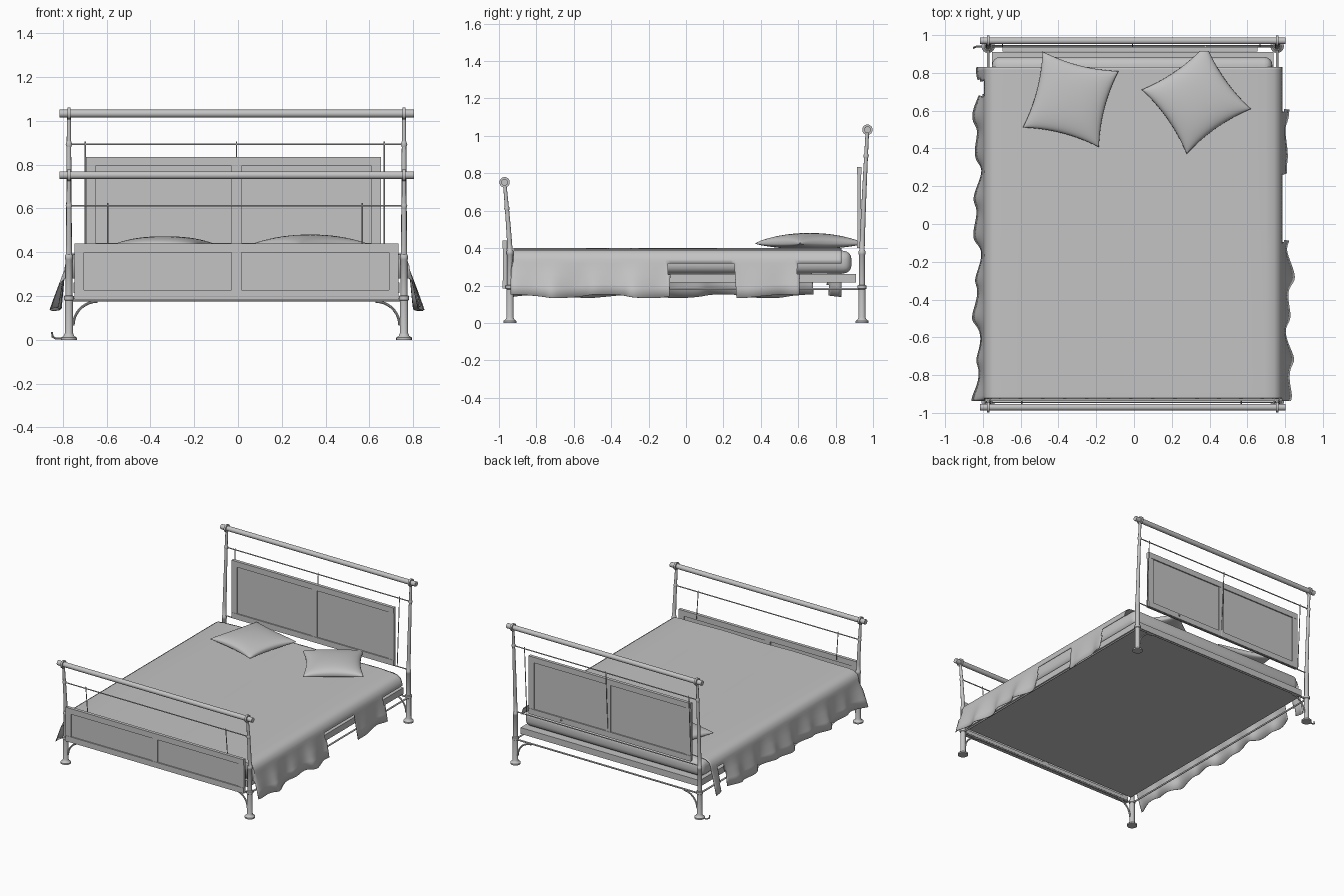
import bpy, bmesh, math
from mathutils import Vector, Matrix

old = bpy.data.objects.get("Cube")
if old:
    bpy.data.objects.remove(old, do_unlink=True)

grey = bpy.data.materials.new("plain_grey")
grey.use_nodes = True
COLOR = (0.55, 0.55, 0.55, 1)
grey.diffuse_color = COLOR
grey.node_tree.nodes["Principled BSDF"].inputs["Base Color"].default_value = COLOR

CX = -0.007      # middle of the frame
PX = 0.765       # post distance from the middle


def add(name, mesh, smooth=True):
    ob = bpy.data.objects.new(name, mesh)
    bpy.context.collection.objects.link(ob)
    mesh.materials.append(grey)
    if smooth:
        bpy.ops.object.select_all(action='DESELECT')
        ob.select_set(True)
        bpy.context.view_layer.objects.active = ob
        bpy.ops.object.shade_smooth_by_angle(angle=math.radians(40))
    return ob


def from_bm(name, bm, smooth=True):
    bmesh.ops.recalc_face_normals(bm, faces=bm.faces)
    mesh = bpy.data.meshes.new(name)
    bm.to_mesh(mesh)
    bm.free()
    return add(name, mesh, smooth)


def tube(name, points, radii, sides=14):
    """Round bar along a path; radii is one number or one per point."""
    if not isinstance(radii, (list, tuple)):
        radii = [radii] * len(points)
    pts = [Vector(p) for p in points]
    axis = (pts[-1] - pts[0]).normalized()
    side = axis.orthogonal().normalized()
    bm = bmesh.new()
    rings = []
    for i, p in enumerate(pts):
        t = (pts[min(i + 1, len(pts) - 1)] - pts[max(i - 1, 0)]).normalized()
        u = (side - t * side.dot(t)).normalized()
        v = t.cross(u)
        rings.append([bm.verts.new(p + radii[i] * (u * math.cos(a) + v * math.sin(a)))
                      for a in (2 * math.pi * k / sides for k in range(sides))])
    for a, b in zip(rings, rings[1:]):
        for k in range(sides):
            j = (k + 1) % sides
            bm.faces.new((a[k], a[j], b[j], b[k]))
    bm.faces.new(rings[0])
    bm.faces.new(rings[-1])
    return from_bm(name, bm)


def box(name, x, y, z, bevel=0.0):
    bm = bmesh.new()
    size = (x[1] - x[0], y[1] - y[0], z[1] - z[0])
    mid = ((x[0] + x[1]) / 2, (y[0] + y[1]) / 2, (z[0] + z[1]) / 2)
    bmesh.ops.create_cube(bm, size=1, matrix=Matrix.Translation(mid) @ Matrix.Diagonal((*size, 1)))
    if bevel:
        bmesh.ops.bevel(bm, geom=bm.edges[:], offset=bevel, segments=4, profile=0.5, affect='EDGES')
    return from_bm(name, bm, bevel > 0)


def panel(name, mid, half, y, z):
    """Framed board with a centre stile and two recessed fields."""
    x0, x1, border = mid - half, mid + half, .042
    box(name + "_board", (x0 + .01, x1 - .01), (y - .003, y + .003), (z[0] + .01, z[1] - .01))
    span, inner = (y - .012, y + .012), (y - .01, y + .01)
    box(name + "_top_rail", (x0, x1), span, (z[1] - border, z[1]))
    box(name + "_bottom_rail", (x0, x1), span, (z[0], z[0] + border))
    for part, c in (("left", x1 - .022), ("right", x0 + .022), ("middle", CX)):
        box(name + "_" + part + "_stile", (c - .022, c + .022), inner, (z[0] + border, z[1] - border))


def bed_end(name, s, top, rod_z, hanger_x, hanger_bottom):
    """Posts, rails and braces of one end; s is the y direction."""
    base, tip = 0.941 * s, 0.97 * s

    def lean(z):
        return base + (tip - base) * max(0, (z - .38) / (top - .38)) ** 1.2

    profile = [(0, .036), (.01, .036), (.018, .024), (.03, .019), (.18, .019), (.183, .023),
               (.2, .023), (.203, .016), (.365, .016), (.368, .018), (.385, .018), (.39, .014)]
    upper = [(.39 + (top - .4) * k / 8, .014 - .0006 * k) for k in range(1, 9)]
    for label, m in (("left", 1), ("right", -1)):
        x = CX + m * PX
        tube(f"{name}_{label}_post", [(x, lean(z), z) for z, r in profile + upper],
             [r for z, r in profile + upper], 16)
        tube(f"{name}_{label}_rail_collar", [(x - .007, tip, top), (x + .007, tip, top)], .028, 20)
        # Rod knob and the quarter-round brace below the cross bar
        tube(f"{name}_{label}_rod_knob", [(x, lean(rod_z), rod_z - .014), (x, lean(rod_z), rod_z),
                                         (x, lean(rod_z), rod_z + .014)], [.01, .015, .01])
        arc = [math.radians(a) for a in range(0, 91, 10)]
        tube(f"{name}_{label}_brace", [(x - m * (.02 + .11 * (1 - math.cos(a))), base,
                                       .065 + .11 * math.sin(a)) for a in arc], .006, 8)
    tube(name + "_top_rail", [(CX - .808, tip, top), (CX + .81, tip, top)], .018, 20)
    tube(name + "_thin_rod", [(CX - PX, lean(rod_z), rod_z), (CX + PX, lean(rod_z), rod_z)], .004, 8)
    tube(name + "_cross_bar", [(CX - PX, base, .182), (CX + PX, base, .182)], .006, 10)
    for i, hx in enumerate(hanger_x):
        tube(f"{name}_hanger_{i}", [(CX + hx, base - .005 * s, hanger_bottom),
                                    (CX + hx, lean(rod_z), rod_z + .012)], .003, 8)


# Head end and foot end
bed_end("head", 1, 1.033, .893, (-.69, 0, .675), .40)
panel("head_panel", CX - .014, .674, .926, (.40, .835))
tube("head_lower_rod", [(CX - PX, .941, .39), (CX + PX, .941, .39)], .004, 8)
bed_end("foot", -1, .752, .612, (-.587, .575), .42)
panel("foot_panel", CX, .74, -.968, (.185, .44))

# Side rails, base and mattress
for label, m in (("left", 1), ("right", -1)):
    x = CX + m * PX
    tube(label + "_side_rail", [(x, -.94, .182), (x, .94, .182)], .006, 10)
box("bed_base", (CX - .745, CX + .745), (-.93, .91), (.215, .262))
box("mattress", (CX - .745, CX + .74), (-.925, .885), (.264, .386), .045)


# Blanket: one cross-section swept along the bed, with rippling hanging hems
def blanket():
    drop = [(.70, .394, 0), (.745, .388, 0), (.772, .37, 0), (.784, .34, 0), (.787, .318, 0),
            (.792, .26, .35), (.797, .2, .7), (.802, .143, 1)]
    rows = 121
    bm = bmesh.new()
    grid = []
    for r in range(rows):
        y = -.935 + 1.767 * r / (rows - 1)
        row = []
        for m in (-1, 1):
            ripple = .5 + .5 * math.sin(y * 21 + m) * math.cos(y * 8 + 2 * m)
            flare = (.052 if y < 0 or m < 0 else .025) * ripple
            line = []
            for x, z, sway in drop:
                z += sway * .01 * math.sin(y * 13 + m)
                if r == 0:
                    z = min(z, .28)
                line.append((m * (x + flare * sway) + CX + .003, y + .012 * sway * math.sin(y * 30), z))
            if m < 0:
                row += line[::-1]
            else:
                for k in range(1, 12):
                    x = -.70 + 1.4 * k / 12
                    row.append((x, y, .28 if r == 0 else .396 + .003 * math.sin(x * 11 + y * 2)))
                row += line
        grid.append([bm.verts.new(p) for p in row])
    for a, b in zip(grid, grid[1:]):
        for k in range(len(a) - 1):
            quad = (a[k], a[k + 1], b[k + 1], b[k])
            c = sum((v.co for v in quad), Vector()) / 4
            hem = c.z < .318 and abs(c.x) > .77
            gap = (-.09 < c.y < .26 or c.y > .6) if c.x > 0 else .68 < c.y < .76
            if not (hem and gap):
                bm.faces.new(quad)
    loose = [v for v in bm.verts if not v.link_faces]
    bmesh.ops.delete(bm, geom=loose, context='VERTS')
    ob = from_bm("blanket", bm)
    mod = ob.modifiers.new("thickness", 'SOLIDIFY')
    mod.thickness = .004
    mod.offset = 0


blanket()


# Plump square pillows with slightly pinched sides
def pillow(name, x, y, angle, height):
    n, half, pinch = 24, .208, .11
    bm = bmesh.new()
    bmesh.ops.create_grid(bm, x_segments=n, y_segments=n, size=1)
    top = bm.verts[:]
    copy = bmesh.ops.duplicate(bm, geom=bm.verts[:] + bm.edges[:] + bm.faces[:])["geom"]
    low = [g for g in copy if isinstance(g, bmesh.types.BMVert)]
    for verts, up in ((top, height), (low, -.03)):
        for v in verts:
            # Crowd the grid toward the rim so that it rounds over
            u, w = math.sin(v.co.x * math.pi / 2), math.sin(v.co.y * math.pi / 2)
            puff = max(0, (1 - u * u) * (1 - w * w)) ** .36
            v.co = (half * u * (1 - pinch * (1 - w * w) * abs(u)),
                    half * w * (1 - pinch * (1 - u * u) * abs(w)), up * puff)
    bmesh.ops.remove_doubles(bm, verts=bm.verts[:], dist=.0003)
    ob = from_bm(name, bm)
    ob.location = (x, y, .424)
    ob.rotation_euler.z = math.radians(angle)


pillow("right_pillow", -.335, .66, -14.5, .049)
pillow("left_pillow", .33, .66, 35, .057)

# Small loose hook beside one head leg
tube("floor_hook", [(CX - .79, .94, .006), (CX - .825, .94, .006), (CX - .84, .935, .015),
                    (CX - .842, .93, .035)], .005, 8)
